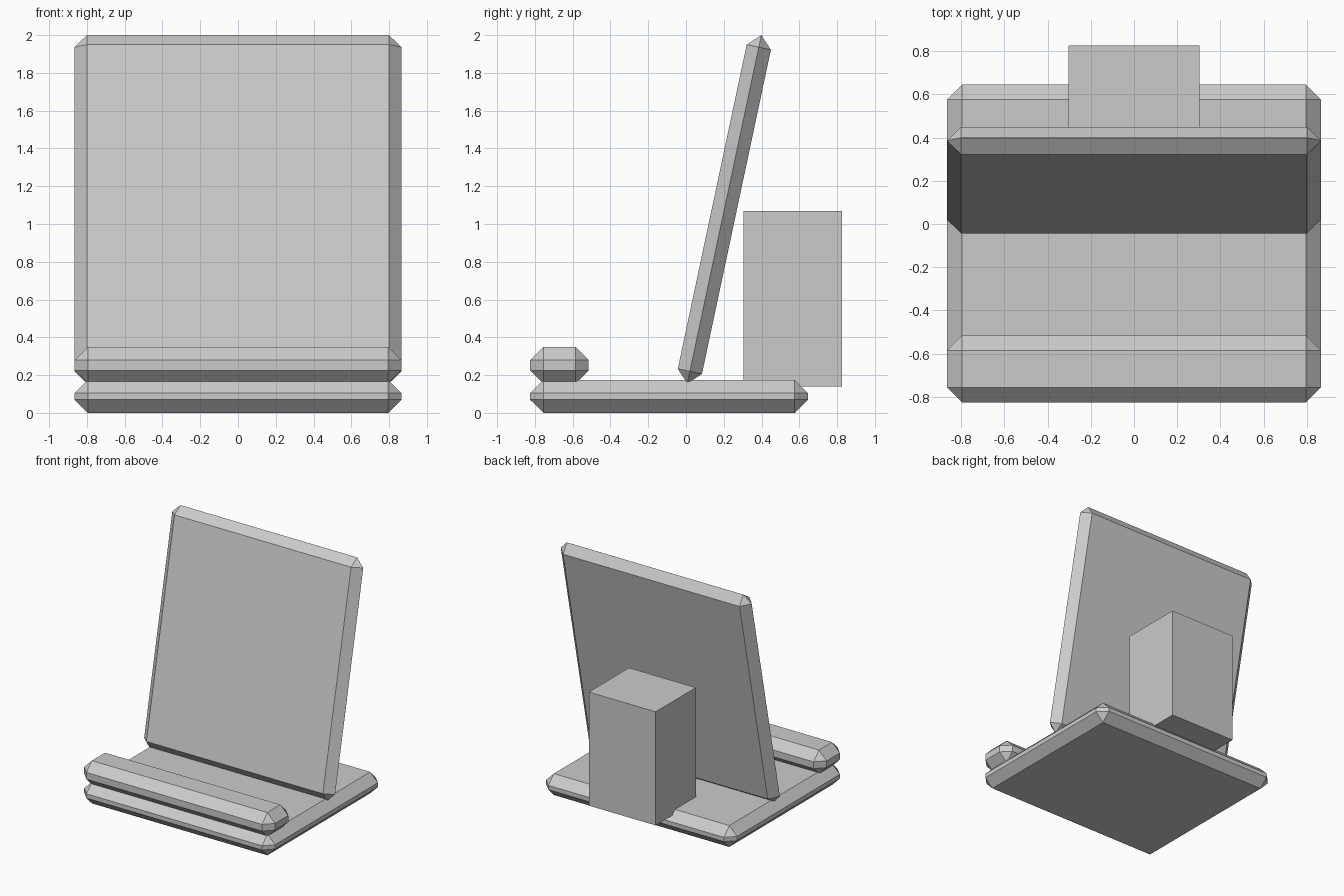
import bpy
import math

cube = bpy.data.objects.get("Cube")
if cube:
    bpy.data.objects.remove(cube, do_unlink=True)

# Single plain grey for every part
GREY = (0.6, 0.6, 0.6, 1)
grey = bpy.data.materials.new("light grey")
grey.use_nodes = True
grey.diffuse_color = GREY
grey.node_tree.nodes["Principled BSDF"].inputs["Base Color"].default_value = GREY


def block(name, centre, size, chamfer=0, tilt=0):
    """Box with optional chamfered edges, tilted backwards about x."""
    bpy.ops.mesh.primitive_cube_add(size=1, location=centre)
    obj = bpy.context.object
    obj.name = name
    obj.scale = size
    bpy.ops.object.transform_apply(location=False, rotation=False, scale=True)
    obj.rotation_euler.x = -math.radians(tilt)
    obj.data.materials.append(grey)
    if chamfer:
        bevel = obj.modifiers.new("chamfer", 'BEVEL')
        bevel.width = chamfer
        bevel.segments = 1
        bevel.limit_method = 'NONE'
    return obj


WIDTH = 1.73

# Flat foot and the front lip resting on it
block("base", (0, -0.09, 0.0875), (WIDTH, 1.47, 0.175), 0.07)
block("front_lip", (0, -0.67, 0.2525), (WIDTH, 0.31, 0.195), 0.07)

# Leaning back panel with edges chamfered to a ridge
block("back_panel", (0, 0.203, 1.078), (WIDTH, 0.131, 1.885), 0.0654, 12)

# Plain rear support block
block("rear_support", (0, 0.565, 0.605), (0.605, 0.52, 0.93))
